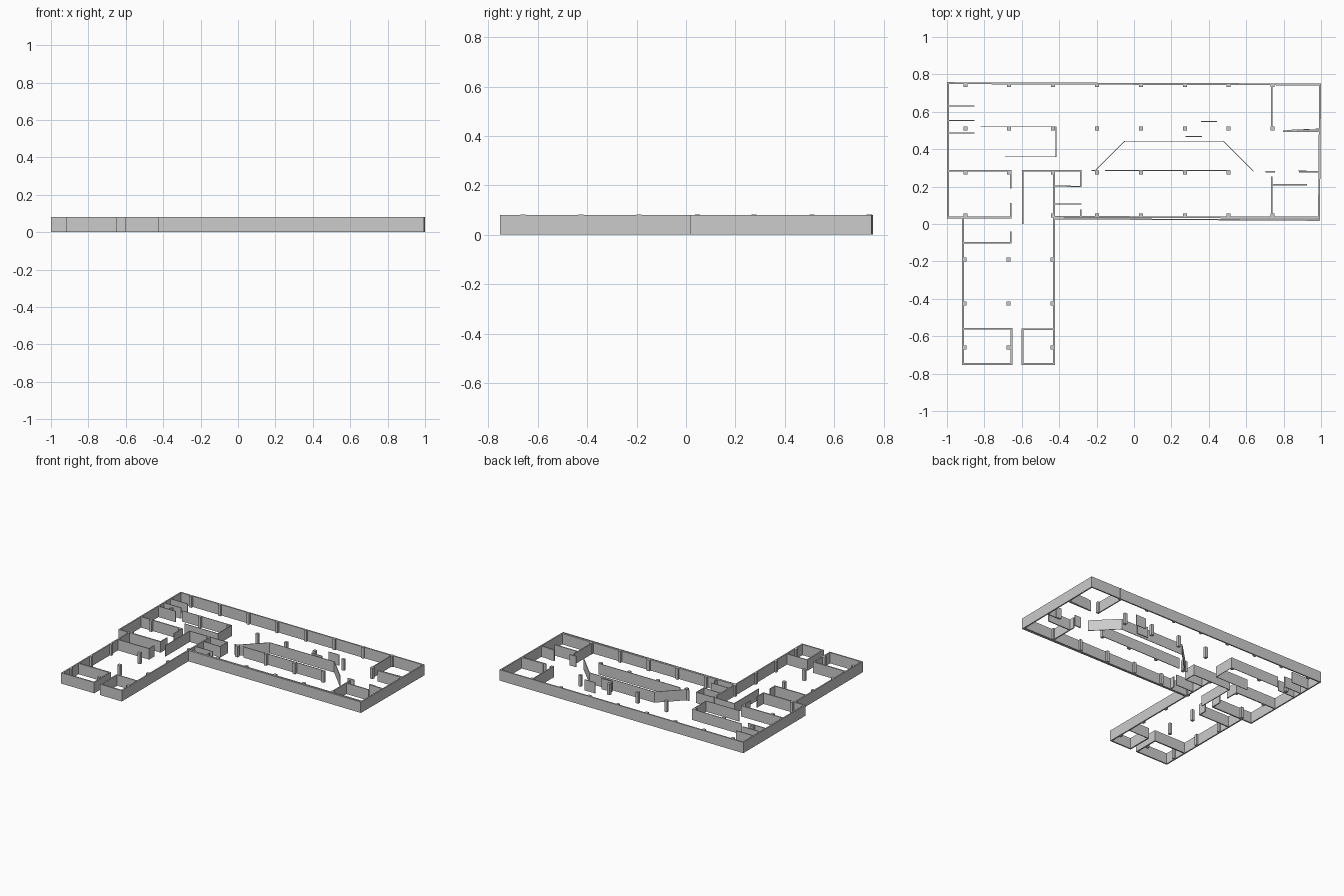
import bpy, bmesh
from mathutils import Vector

H = 0.08


def walls(name, segments, t=0.01, h=H):
    """Straight upright wall pieces given as centre lines (x1, y1, x2, y2)."""
    bm = bmesh.new()
    for x1, y1, x2, y2 in segments:
        a, b = Vector((x1, y1)), Vector((x2, y2))
        d = (b - a).normalized() * t / 2
        n = Vector((-d.y, d.x))
        ring = [a - d - n, b + d - n, b + d + n, a - d + n]
        low = [bm.verts.new((p.x, p.y, 0)) for p in ring]
        top = [bm.verts.new((p.x, p.y, h)) for p in ring]
        bm.faces.new(low[::-1])
        bm.faces.new(top)
        for i in range(4):
            j = (i + 1) % 4
            bm.faces.new((low[i], low[j], top[j], top[i]))
    me = bpy.data.meshes.new(name)
    bm.to_mesh(me)
    bm.free()
    ob = bpy.data.objects.new(name, me)
    bpy.context.collection.objects.link(ob)
    return ob


def path(*pts):
    return [(*p, *q) for p, q in zip(pts, pts[1:])]


# Outer shell of the main hall
walls("hall_outer_walls",
      path((-0.995, 0.035), (-0.995, 0.753), (0.995, 0.746), (0.989, 0.025))
      + path((-0.42, 0.037), (0.985, 0.035)))
walls("hall_front_facing", path((-0.42, 0.028), (0.989, 0.02)), 0.006)

# Outer shell of the wing
walls("wing_outer_walls",
      path((-0.995, 0.035), (-0.66, 0.035))
      + path((-0.914, 0.035), (-0.914, -0.748), (-0.654, -0.748),
             (-0.654, -0.56), (-0.914, -0.56))
      + path((-0.597, -0.565), (-0.597, -0.748), (-0.428, -0.748),
             (-0.428, 0.285)))
walls("wing_end_room_wall", path((-0.597, -0.563), (-0.428, -0.563)), 0.006)

# Rooms on the left side
walls("left_rooms",
      path((-0.995, 0.285), (-0.658, 0.285), (-0.658, 0.193))
      + path((-0.658, 0.107), (-0.658, 0.037))
      + path((-0.658, -0.045), (-0.658, -0.1), (-0.914, -0.1)), 0.008)
walls("left_stub_partitions",
      [(-0.995, y, -0.855, y) for y in (0.63, 0.553, 0.487)], 0.006)
walls("left_thin_screen",
      path((-0.82, 0.52), (-0.417, 0.52), (-0.417, 0.36), (-0.687, 0.36)), 0.004)

# Small rooms between hall and wing
walls("core_rooms",
      path((-0.595, 0.002), (-0.595, 0.285), (-0.285, 0.285), (-0.285, 0.2),
           (-0.425, 0.204))
      + path((-0.425, 0.106), (-0.285, 0.106))
      + path((-0.285, 0.075), (-0.285, 0.037)), 0.006)

# Central enclosure with chamfered back
walls("central_enclosure",
      path((-0.205, 0.288), (-0.05, 0.442), (0.48, 0.442), (0.637, 0.283)), 0.004)
walls("central_long_wall",
      path((-0.153, 0.287), (0.51, 0.287)) + path((-0.225, 0.286), (-0.2, 0.286)), 0.005)
walls("loose_panels", [(0.277, 0.468, 0.36, 0.468),
                       (0.36, 0.549, 0.44, 0.549)], 0.005)

# Rooms on the right side
walls("right_rooms",
      path((0.736, 0.74), (0.736, 0.505))
      + path((0.8, 0.495), (0.99, 0.497))
      + path((0.707, 0.28), (0.75, 0.28))
      + path((0.885, 0.279), (0.99, 0.279))
      + path((0.737, 0.25), (0.737, 0.037))
      + path((0.737, 0.211), (0.92, 0.211)), 0.008)
walls("right_door_leaves", [(0.82, 0.501, 0.988, 0.508),
                            (0.88, 0.287, 0.92, 0.287)], 0.004)

# Structural columns on a regular grid
xs = [-0.902 + 0.2347 * i for i in range(8)]
spots = [(x, y) for y in (0.742, 0.51, 0.275, 0.046) for x in xs
         if not (y == 0.046 and x == xs[1]) and not (y == 0.275 and x == xs[7])]
spots += [(x - 0.004, y) for y in (-0.19, -0.425, -0.66) for x in xs[:3]]
s = 0.021
walls("columns", [(x, y, x + 0.0001, y) for x, y in spots], s, 0.082)
